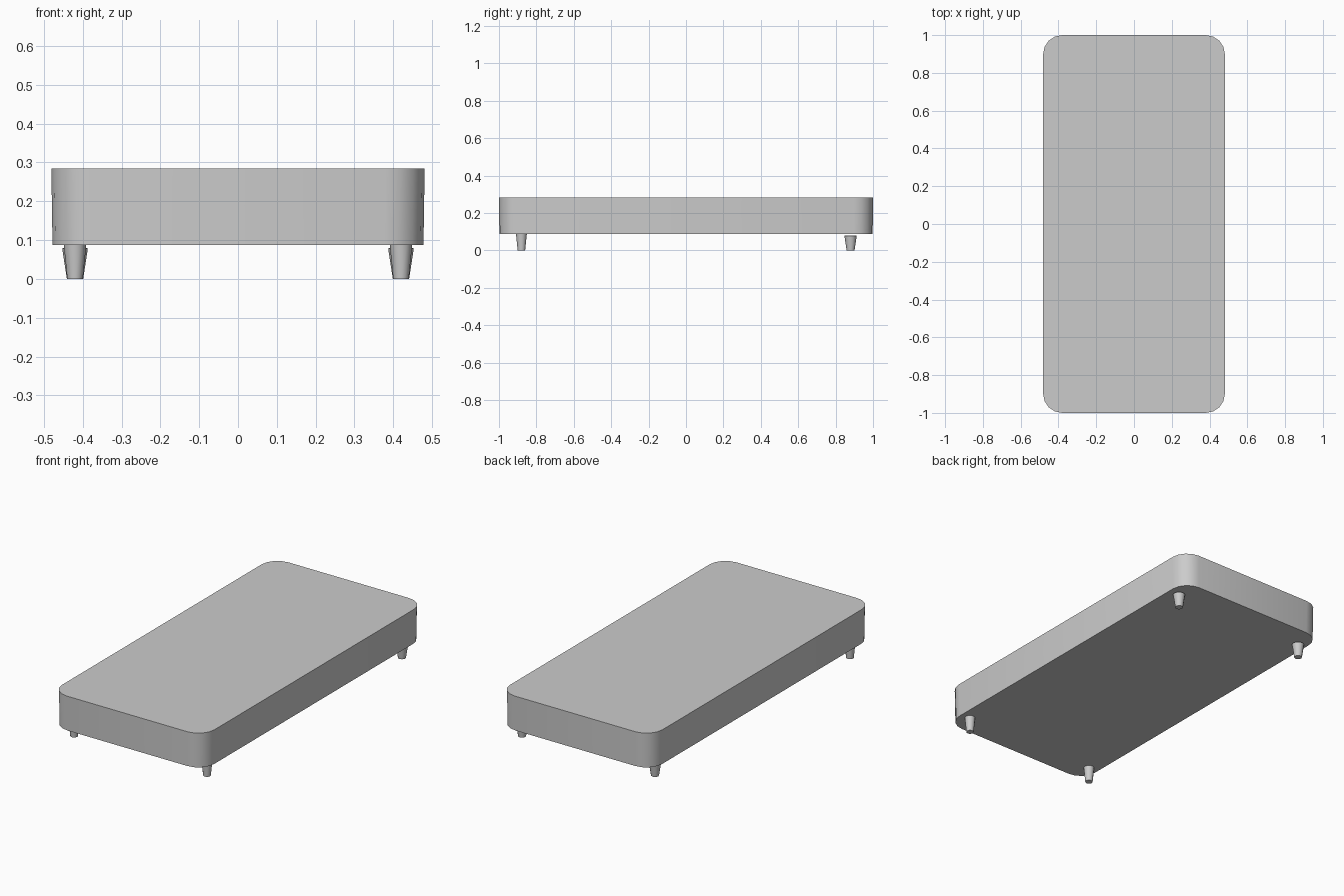
import bpy, bmesh, math

cube = bpy.data.objects.get("Cube")
if cube:
    bpy.data.objects.remove(cube, do_unlink=True)

# Single grey material
grey = bpy.data.materials.new("plain grey")
grey.use_nodes = True
colour = (0.6, 0.6, 0.6, 1)
grey.diffuse_color = colour
grey.node_tree.nodes["Principled BSDF"].inputs["Base Color"].default_value = colour


def loft(name, rings):
    """Join equal rings of points into a closed solid."""
    bm = bmesh.new()
    loops = [[bm.verts.new(p) for p in ring] for ring in rings]
    n = len(loops[0])
    for low, high in zip(loops, loops[1:]):
        for i in range(n):
            j = (i + 1) % n
            bm.faces.new((low[i], low[j], high[j], high[i]))
    bm.faces.new(loops[0][::-1])
    bm.faces.new(loops[-1])
    bmesh.ops.recalc_face_normals(bm, faces=bm.faces)
    mesh = bpy.data.meshes.new(name)
    bm.to_mesh(mesh)
    bm.free()
    mesh.materials.append(grey)
    obj = bpy.data.objects.new(name, mesh)
    bpy.context.collection.objects.link(obj)
    bpy.ops.object.select_all(action='DESELECT')
    obj.select_set(True)
    bpy.context.view_layer.objects.active = obj
    bpy.ops.object.shade_smooth_by_angle(angle=math.radians(40))
    return obj


def rounded_rectangle(half_x, half_y, radius, z, steps=4):
    points = []
    for quarter, (sx, sy) in enumerate([(1, 1), (-1, 1), (-1, -1), (1, -1)]):
        for s in range(steps + 1):
            a = math.pi / 2 * (quarter + s / steps)
            points.append((sx * (half_x - radius) + radius * math.cos(a),
                           sy * (half_y - radius) + radius * math.sin(a), z))
    return points


def circle(x, y, radius, z, sides=12):
    return [(x + radius * math.cos(math.tau * i / sides),
             y + radius * math.sin(math.tau * i / sides), z) for i in range(sides)]


# Base with rounded corners, slightly narrower at the bottom
loft("bed_base", [rounded_rectangle(0.478, 0.998, 0.1, 0.087),
                  rounded_rectangle(0.481, 1.0, 0.1, 0.284)])

# Tapered feet, the back pair a little wider
for side, x in (("left", 0.42), ("right", -0.42)):
    loft("front_foot_" + side, [circle(x, -0.88, 0.02, 0),
                                circle(x, -0.88, 0.029, 0.088)])
    loft("back_foot_" + side, [circle(x, 0.88, 0.021, 0),
                               circle(x, 0.88, 0.033, 0.078),
                               circle(x, 0.88, 0.03, 0.08)])
